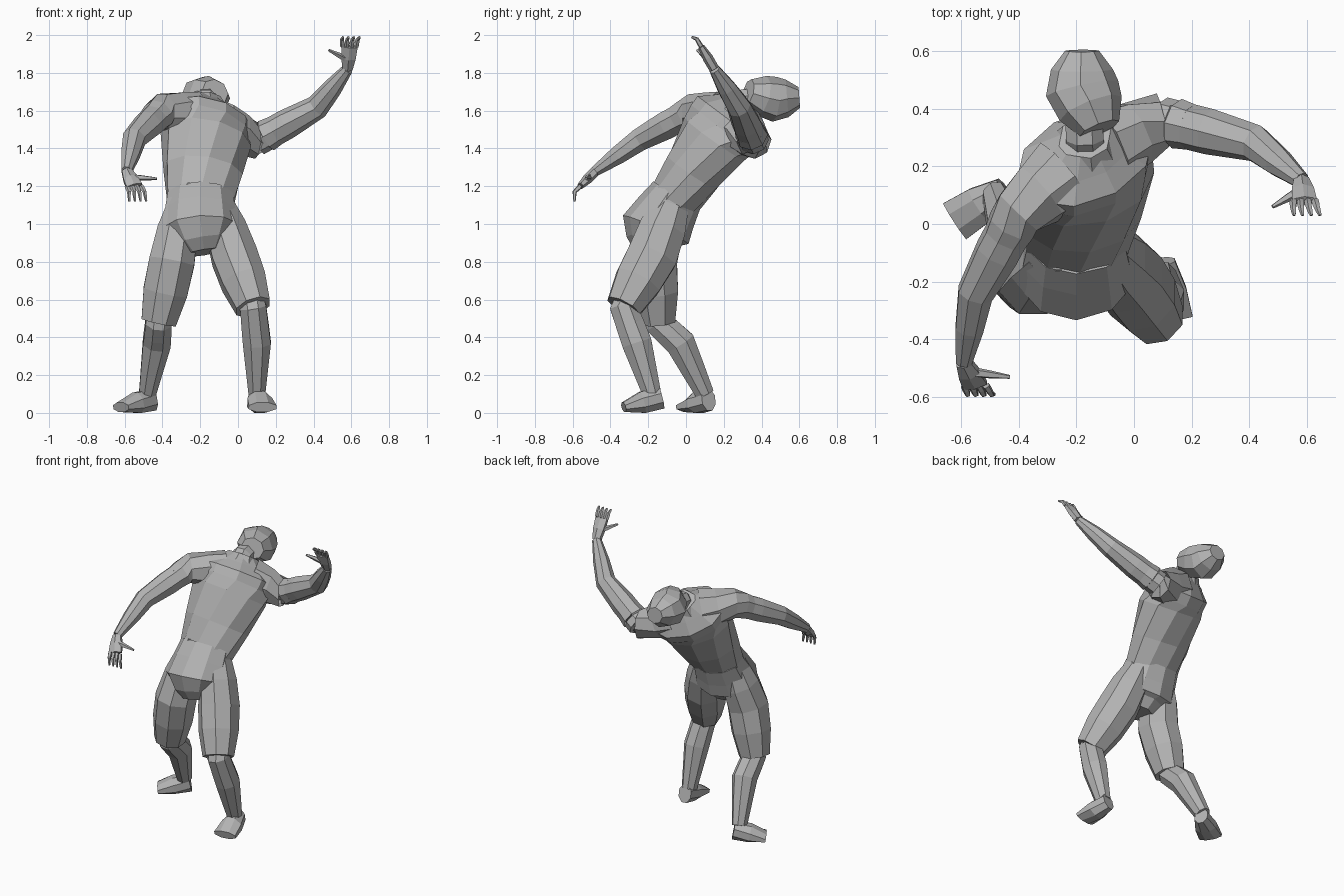
import bpy, bmesh, math
from mathutils import Vector

cube = bpy.data.objects.get("Cube")
if cube:
    bpy.data.objects.remove(cube, do_unlink=True)

grey = bpy.data.materials.new("plain grey")
grey.use_nodes = True
grey.diffuse_color = (.45, .45, .45, 1)
grey.node_tree.nodes["Principled BSDF"].inputs["Base Color"].default_value = grey.diffuse_color

X_AXIS = Vector((1, 0, 0))
UP = Vector((0, 0, 1))


def with_midpoints(path, widths, bulge):
    """Add a ring halfway along every segment, swollen by the bulge factor."""
    rings = [(path[0], widths[0])]
    for i in range(1, len(path)):
        middle = path[i - 1].lerp(path[i], .5)
        swollen = (widths[i - 1] + widths[i]) / 2 * (1 + bulge)
        rings += [(middle, swollen), (path[i], widths[i])]
    return rings


def tube(name, path, widths, depth=(1, 1), side=X_AXIS, end_side=None, bulge=.1, sides=8):
    """Low-poly body part along a path; depth is the depth to width ratio at both ends."""
    rings = with_midpoints(path, widths, bulge)
    last = len(rings) - 1
    bm = bmesh.new()
    loops = []
    for i, (centre, width) in enumerate(rings):
        t = i / last
        along = (rings[min(i + 1, last)][0] - rings[max(i - 1, 0)][0]).normalized()
        across = side.lerp(end_side or side, min(1, t * 2))
        across = (across - along * across.dot(along)).normalized()
        outward = along.cross(across) * (depth[0] + (depth[1] - depth[0]) * t)
        loop = []
        for k in range(sides):
            angle = math.tau * (k + .5) / sides
            point = centre + (across * math.cos(angle) + outward * math.sin(angle)) * width
            point.z = max(point.z, 0)
            loop.append(bm.verts.new(point))
        loops.append(loop)
    for lower, upper in zip(loops, loops[1:]):
        for k in range(sides):
            n = (k + 1) % sides
            bm.faces.new((lower[k], lower[n], upper[n], upper[k]))
    bm.faces.new(loops[0])
    bm.faces.new(loops[-1])
    bmesh.ops.recalc_face_normals(bm, faces=bm.faces)
    mesh = bpy.data.meshes.new(name)
    bm.to_mesh(mesh)
    bm.free()
    mesh.materials.append(grey)
    bpy.context.collection.objects.link(bpy.data.objects.new(name, mesh))


# Joints of the pose along the spine
crotch = Vector((-.18, -.18, .85))
hips = Vector((-.2, -.16, .97))
waist = Vector((-.2, -.05, 1.15))
chest = Vector((-.17, .15, 1.45))
collarbone = Vector((-.17, .23, 1.55))
neck = Vector((-.17, .3, 1.65))
chin = Vector((-.12, .33, 1.7))
brow = Vector((-.18, .47, 1.66))
crown = Vector((-.18, .6, 1.67))

# Joints of the arms and legs
ARMS = {
    "left": dict(shoulder=Vector((.1, .36, 1.44)), elbow=Vector((.42, .28, 1.62)),
                 wrist=Vector((.58, .15, 1.82)), knuckles=Vector((.59, .08, 1.94)),
                 fingertips=Vector((.6, .03, 1.99)), thumb_tip=Vector((.48, .06, 1.92))),
    "right": dict(shoulder=Vector((-.4, .04, 1.6)), elbow=Vector((-.55, -.24, 1.45)),
                  wrist=Vector((-.59, -.48, 1.28)), knuckles=Vector((-.55, -.56, 1.2)),
                  fingertips=Vector((-.53, -.59, 1.12)), thumb_tip=Vector((-.43, -.53, 1.24))),
}
LEGS = {
    "left": dict(hip=Vector((-.11, -.07, 1.12)), thigh=Vector((-.02, -.18, .83)),
                 knee=Vector((.08, -.33, .56)), calf=Vector((.1, -.26, .37)),
                 ankle=Vector((.1, -.18, .1)), heel=Vector((.1, -.13, .08)),
                 toe=Vector((.13, -.33, .03))),
    "right": dict(hip=Vector((-.29, -.1, 1.12)), thigh=Vector((-.35, -.18, .8)),
                  knee=Vector((-.42, -.15, .48)), calf=Vector((-.43, -.03, .37)),
                  ankle=Vector((-.48, .1, .1)), heel=Vector((-.45, .12, .07)),
                  toe=Vector((-.62, .01, .03))),
}

# Torso leans back and twists to the line of the shoulders
shoulder_line = (ARMS["left"]["shoulder"] - ARMS["right"]["shoulder"]).normalized()
tube("torso", [waist.lerp(hips, .3), chest, collarbone, neck], [.18, .25, .26, .1],
     depth=(.75, .7), end_side=shoulder_line, bulge=0, sides=10)
tube("collar", [collarbone, neck], [.13, .09], side=shoulder_line)
tube("neck", [collarbone, neck, brow], [.08, .07, .07], bulge=0)
tube("head", [chin, brow, crown], [.075, .13, .06], depth=(.9, .9),
     side=X_AXIS - UP * .4, bulge=.15)

# Shorts around the pelvis, with a pointed waistband
tube("shorts_pelvis", [waist, hips, crotch], [.18, .21, .1], depth=(.8, 1), bulge=0, sides=10)
flap_base = waist - Vector((.06, .11, .05))
tube("waist_flap", [flap_base, flap_base + UP * .12], [.1, .01], depth=(.2, .2), sides=4)

for label, arm in ARMS.items():
    shoulder, elbow, wrist = arm["shoulder"], arm["elbow"], arm["wrist"]
    knuckles = arm["knuckles"]

    # Sleeve and bare arm
    tube(f"{label}_sleeve", [collarbone.lerp(shoulder, .3), shoulder, shoulder.lerp(elbow, .3)],
         [.14, .095, .08], bulge=0)
    tube(f"{label}_arm", [shoulder, elbow, wrist], [.08, .065, .03])

    # Hand with a bent thumb and four curled fingers
    palm = knuckles - wrist
    tube(f"{label}_hand", [wrist, knuckles], [.03, .05], depth=(.9, .35), sides=6)
    tube(f"{label}_thumb", [wrist + palm * .4, arm["thumb_tip"]], [.02, .007], sides=5)
    for finger in range(4):
        spread = X_AXIS * (finger - 1.5) * .025
        bend = knuckles + palm.normalized() * .045 + spread * 1.1
        tube(f"{label}_finger_{finger + 1}",
             [knuckles + spread, bend, arm["fingertips"] + spread * 1.2],
             [.013, .011, .006], sides=5)

for label, leg in LEGS.items():
    hip, thigh, knee = leg["hip"], leg["thigh"], leg["knee"]
    heel, toe = leg["heel"], leg["toe"]

    # Leg of the shorts, lower leg and foot
    tube(f"{label}_shorts_leg", [hip, thigh, knee], [.08, .13, .1], depth=(1.2, 1))
    tube(f"{label}_lower_leg", [knee.lerp(thigh, .2), knee, leg["calf"], leg["ankle"]],
         [.07, .075, .08, .048], depth=(1, 1.1), bulge=0)
    tube(f"{label}_foot", [heel, toe], [.045, .08], depth=(1.4, .35),
         side=UP.cross(toe - heel).normalized(), bulge=.15)
